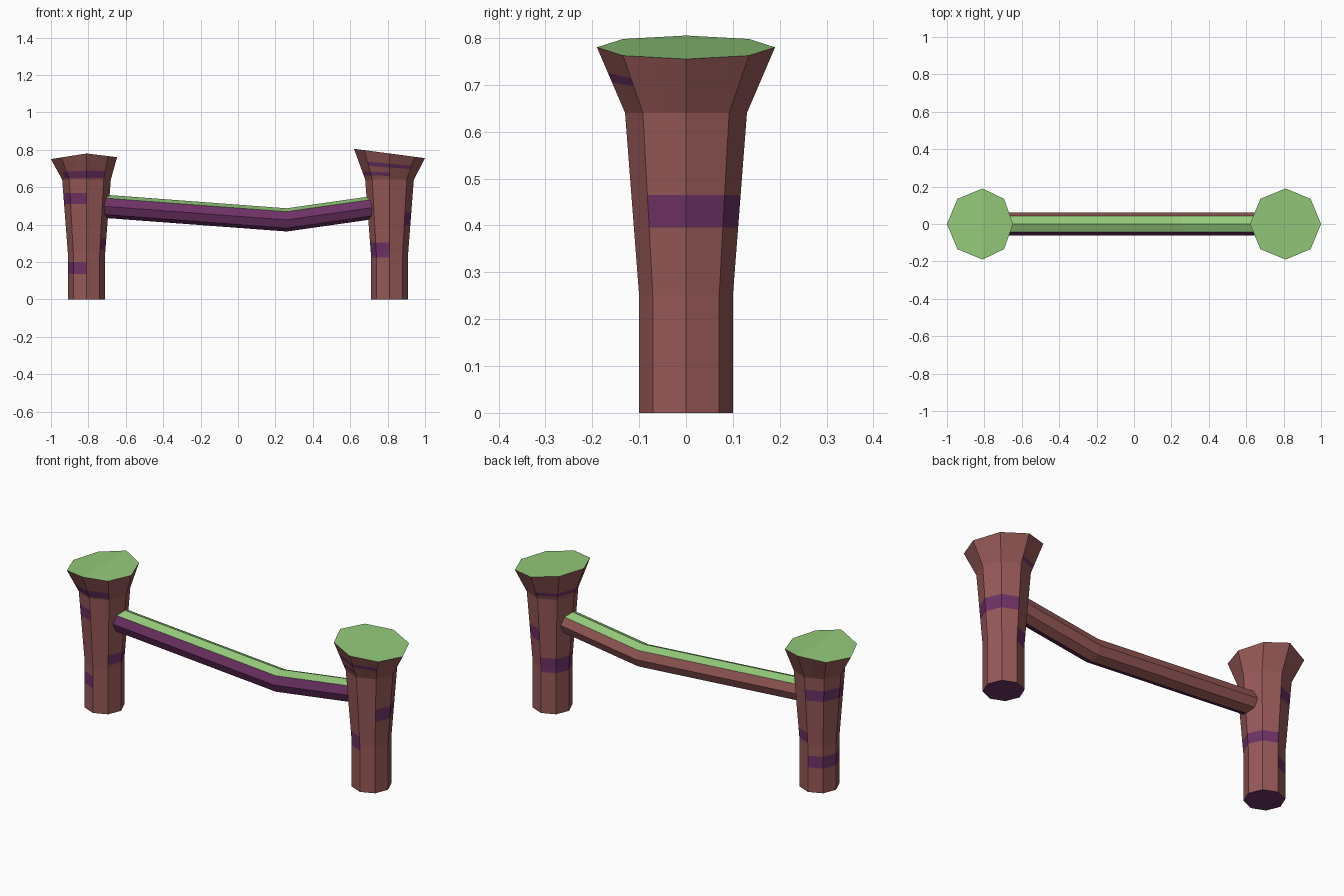
import bpy, bmesh, math
from mathutils import Vector

if "Cube" in bpy.data.objects:
    bpy.data.objects.remove(bpy.data.objects["Cube"])


def material(name, rgb):
    lin = [((c / 255 + 0.055) / 1.055) ** 2.4 for c in rgb]
    m = bpy.data.materials.new(name)
    m.diffuse_color = (*lin, 1)
    m.use_nodes = True
    m.node_tree.nodes["Principled BSDF"].inputs["Base Color"].default_value = m.diffuse_color
    return m


MATS = [material("brown bark", (150, 89, 87)),
        material("purple", (110, 50, 102)),
        material("moss green", (148, 202, 122))]
BROWN, PURPLE, GREEN = 0, 1, 2


def finish(name, bm):
    bmesh.ops.recalc_face_normals(bm, faces=bm.faces)
    me = bpy.data.meshes.new(name)
    bm.to_mesh(me)
    bm.free()
    for m in MATS:
        me.materials.append(m)
    ob = bpy.data.objects.new(name, me)
    bpy.context.collection.objects.link(ob)


def loft(bm, rings, colour):
    """Skin closed rings; colour(row, column) picks the material."""
    rings = [[bm.verts.new(p) for p in r] for r in rings]
    n = len(rings[0])
    for i, (a, b) in enumerate(zip(rings, rings[1:])):
        for j in range(n):
            k = (j + 1) % n
            f = bm.faces.new((a[j], a[k], b[k], b[j]))
            f.material_index = colour(i, j)
    return rings


NECK, TOP = 0.64, 0.78


def octagon(cx, r, z):
    return [Vector((cx + r * math.cos(a), r * math.sin(a), z))
            for a in (math.radians(45 * i) for i in range(8))]


def post(name, cx, rim, stripes):
    """Flared octagonal post. stripes: (z low, z high, start angle, end angle)."""
    key = [(0, octagon(cx, 0.1, 0)), (0.25, octagon(cx, 0.1, 0.25)),
           (NECK, octagon(cx, 0.13, NECK)), (TOP, rim)]
    levels = sorted({k[0] for k in key} | {z for s in stripes for z in s[:2]})
    rings = []
    for z in levels:
        for (z0, r0), (z1, r1) in zip(key, key[1:]):
            if z0 <= z <= z1:
                ring = [p.lerp(q, (z - z0) / (z1 - z0)) for p, q in zip(r0, r1)]
                break
        # split each side in two so that stripes can stop halfway
        rings.append([p for i in range(8) for p in
                      (ring[i], (ring[i] + ring[(i + 1) % 8]) / 2)])

    def colour(i, j):
        z = (levels[i] + levels[i + 1]) / 2
        a = 22.5 * j + 11.25
        for lo, hi, start, end in stripes:
            if lo < z < hi and (a - start) % 360 < end - start:
                return PURPLE
        return BROWN

    bm = bmesh.new()
    vs = loft(bm, rings, colour)
    bm.faces.new(vs[0]).material_index = PURPLE
    centre = bm.verts.new((cx, 0, TOP))
    for j in range(16):
        bm.faces.new((vs[-1][j], vs[-1][(j + 1) % 16], centre)).material_index = GREEN
    finish(name, bm)


# left post: rim folded down on both sides, narrower towards the beam
left_rim = octagon(-0.81, 0.19, TOP)
for p in left_rim:
    d = p.x + 0.81
    if d > 0:
        d *= 0.86
        p.x = -0.81 + d
    p.z = TOP - (0.12 if d > 0 else 0.158) * abs(d)
post("left_post", -0.81, left_rim,
     [(0.135, 0.20, 90, 270), (0.27, 0.325, 315, 450),
      (0.51, 0.57, 90, 270), (0.65, 0.69, 202.5, 315)])

# right post: rim sloping down to the right
right_rim = octagon(0.81, 0.19, TOP)
for p in right_rim:
    p.z = TOP - 0.132 * (p.x - 0.81)
post("right_post", 0.81, right_rim,
     [(0.225, 0.305, 90, 270), (0.395, 0.465, 315, 450),
      (0.66, 0.678, 90, 270), (0.705, 0.725, 225, 315)])

# sagging octagonal beam, ends buried in the posts
R = 0.062
bm = bmesh.new()
rings = [[(x, R * math.cos(math.radians(45 * i)), z + R * math.sin(math.radians(45 * i)))
          for i in range(8)] for x, z in ((-0.8, 0.504), (0.26, 0.425), (0.8, 0.502))]
vs = loft(bm, rings, lambda i, j: GREEN if j in (1, 2) else PURPLE if 2 < j < 6 else BROWN)
bm.faces.new(vs[0])
bm.faces.new(vs[-1])
finish("cross_beam", bm)
